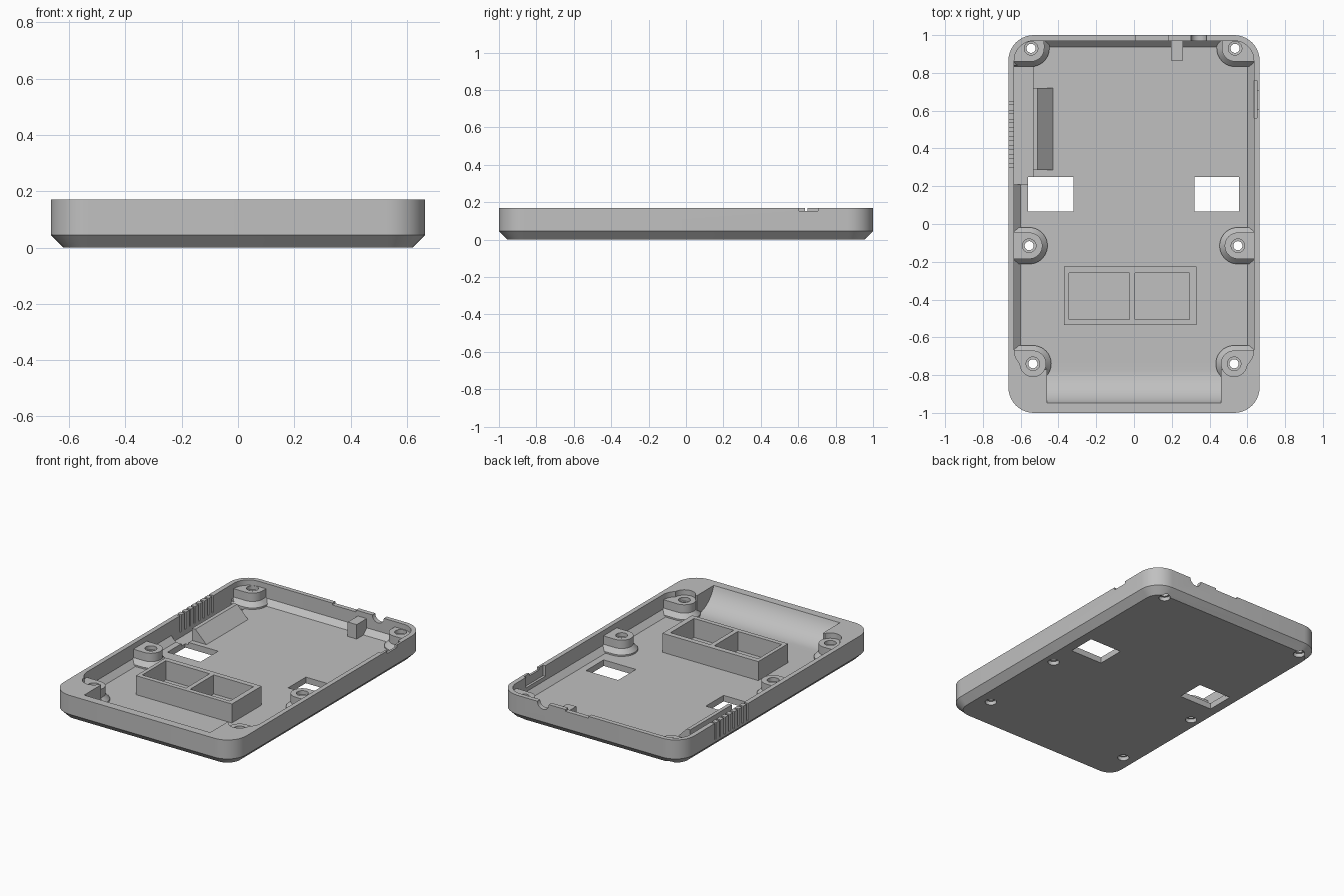
import bpy, bmesh, math

cube = bpy.data.objects.get("Cube")
if cube:
    bpy.data.objects.remove(cube, do_unlink=True)

grey = bpy.data.materials.new("plain grey")
grey.use_nodes = True
COLOUR = (0.53, 0.53, 0.53, 1)
grey.diffuse_color = COLOUR
grey.node_tree.nodes["Principled BSDF"].inputs["Base Color"].default_value = COLOUR

FLOOR, TOP = 0.04, 0.17
WALL_X, HALF_X = 0.634, 0.665


def loft(name, loops):
    """Solid through a list of equal-length closed loops of 3D points."""
    bm = bmesh.new()
    rings = [[bm.verts.new(p) for p in loop] for loop in loops]
    n = len(rings[0])
    for a, b in zip(rings, rings[1:]):
        for i in range(n):
            bm.faces.new((a[i], a[(i + 1) % n], b[(i + 1) % n], b[i]))
    bm.faces.new(rings[0][::-1])
    bm.faces.new(rings[-1])
    bmesh.ops.recalc_face_normals(bm, faces=bm.faces)
    mesh = bpy.data.meshes.new(name)
    bm.to_mesh(mesh)
    bm.free()
    ob = bpy.data.objects.new(name, mesh)
    bpy.context.collection.objects.link(ob)
    mesh.materials.append(grey)
    return ob


def rounded(x0, x1, y0, y1, r, z, steps=10):
    loop = []
    corners = ((x1 - r, y1 - r), (x0 + r, y1 - r), (x0 + r, y0 + r), (x1 - r, y0 + r))
    for k, (cx, cy) in enumerate(corners):
        for i in range(steps + 1):
            a = math.pi / 2 * (k + i / steps)
            loop.append((cx + r * math.cos(a), cy + r * math.sin(a), z))
    return loop


def box(name, x0, x1, y0, y1, z0, z1):
    return loft(name, [[(x0, y0, z), (x1, y0, z), (x1, y1, z), (x0, y1, z)] for z in (z0, z1)])


def disc(x, y, r, z, n=32):
    return [(x + r * math.cos(t * math.tau / n), y + r * math.sin(t * math.tau / n), z)
            for t in range(n)]


def cylinder(name, x, y, r, z0, z1):
    return loft(name, [disc(x, y, r, z0), disc(x, y, r, z1)])


def extrude_x(name, profile, x0, x1):
    return loft(name, [[(x, y, z) for y, z in profile] for x in (x0, x1)])


def boolean(ob, cutter, operation="DIFFERENCE", keep=False):
    mod = ob.modifiers.new("cut", "BOOLEAN")
    mod.operation, mod.object, mod.solver = operation, cutter, "EXACT"
    bpy.context.view_layer.objects.active = ob
    bpy.ops.object.modifier_apply(modifier=mod.name)
    if not keep:
        bpy.data.objects.remove(cutter, do_unlink=True)


# outer tray with chamfered underside
C = 0.045
shell = loft("case_shell", [
    rounded(-HALF_X + C, HALF_X - C, -1 + C, 1 - C, 0.09, 0),
    rounded(-HALF_X, HALF_X, -1, 1, 0.135, C),
    rounded(-HALF_X, HALF_X, -1, 1, 0.135, TOP)])

# cavity with sloped lower edge
S = 0.034
boolean(shell, loft("cavity", [
    rounded(-WALL_X + S, WALL_X - S, -0.77 + S, 0.97 - S, 0.07, FLOOR),
    rounded(-WALL_X, WALL_X, -0.77, 0.97, 0.104, FLOOR + S),
    rounded(-WALL_X, WALL_X, -0.77, 0.97, 0.104, 0.3)]))

# curved trough across the front block
R, CY, CZ = 0.185, -0.77, 0.225
arc = [(CY + R * math.cos(a), CZ + R * math.sin(a))
       for a in (math.pi * (1 + i / 32) for i in range(17))]
trough = arc + [(-0.7, FLOOR), (-0.7, 0.3), (CY - R, 0.3)]
boolean(shell, extrude_x("trough", trough, -0.46, 0.46))

# side recess and floor windows
boolean(shell, box("recess", -WALL_X, -0.535, 0.21, 0.84, 0.025, 0.3))
boolean(shell, box("window_a", -0.56, -0.32, 0.065, 0.25, -0.1, 0.1))
boolean(shell, box("window_b", 0.32, 0.555, 0.065, 0.25, -0.1, 0.1))

# vent slots in the -x wall
for i in range(8):
    y = 0.31 + i * 0.0475
    boolean(shell, box("vent", -0.7, -0.62, y - 0.007, y + 0.007, 0.06, 0.3))

# switch opening in the +x wall
boolean(shell, box("switch_pocket", 0.6, 0.65, 0.56, 0.76, 0.1, 0.3))
boolean(shell, box("switch_slot", 0.6, 0.7, 0.605, 0.705, 0.153, 0.3))

# rim step and round cable notch in the back wall
boolean(shell, box("rim_step", 0.01, 0.18, 0.95, 1.1, 0.158, 0.3))
notch = [[(0.343 + 0.042 * math.cos(t * math.tau / 24), y, TOP + 0.042 * math.sin(t * math.tau / 24))
          for t in range(24)] for y in (0.95, 1.1)]
boolean(shell, loft("cable_notch", notch))

# screw posts, each stretched into the neighbouring wall
POST_TOP = 0.135
limit = loft("limit", [rounded(-HALF_X + 0.015, HALF_X - 0.015, -0.985, 0.985, 0.12, z)
                       for z in (-0.1, 0.3)])
limit.hide_render = True
posts = {
    "back_right": (-0.545, 0.93, 1), "back_left": (0.535, 0.93, 1),
    "middle_right": (-0.555, -0.115, 0), "middle_left": (0.55, -0.115, 0),
    "front_right": (-0.535, -0.74, 0), "front_left": (0.53, -0.74, 0)}


def post_ring(x, y, r, z, to_back):
    side = math.copysign(1, x)
    ring = []
    for px, py, _ in disc(x, y, r, z, 42):
        if (px - x) * side > 0:
            px += side * 0.1
        if to_back and py > y:
            py += 0.1
        ring.append((px, py, z))
    return ring


solids = [shell]
for name, (x, y, to_back) in posts.items():
    if "front" in name:
        boolean(shell, cylinder("post_pocket", x, y, 0.068, 0.1, 0.3))
    post = loft(name + "_screw_post", [
        post_ring(x, y, r, z, to_back) for r, z in
        ((0.097, 0.03), (0.097, FLOOR + 0.01), (0.07, 0.08), (0.07, POST_TOP))])
    boolean(post, limit, "INTERSECT", keep=True)
    hole = loft("hole", [disc(x, y, r, z) for r, z in
                         ((0.035, -0.1), (0.035, 0.025), (0.024, 0.026),
                          (0.024, 0.109), (0.036, 0.11), (0.036, 0.3))])
    boolean(shell, hole, keep=True)
    boolean(post, hole)
    solids.append(post)
bpy.data.objects.remove(limit, do_unlink=True)

# two-cell compartment on the floor
frame = box("compartment_frame", -0.37, 0.33, -0.535, -0.225, 0.03, 0.165)
for x0, x1 in ((-0.345, -0.025), (0.005, 0.295)):
    boolean(frame, box("cell", x0, x1, -0.505, -0.26, 0, 0.3))

# sloped support rib beside the recess
ramp_profile = [(-0.535, 0.03), (-0.43, 0.03), (-0.43, FLOOR), (-0.51, 0.12), (-0.535, 0.12)]
ramp = loft("support_ramp", [[(x, y, z) for x, z in ramp_profile] for y in (0.285, 0.72)])

# locating block at the back wall
block = box("locating_block", 0.195, 0.26, 0.865, 0.98, 0.03, 0.135)
solids += [frame, ramp, block]

for ob in solids:
    bpy.ops.object.select_all(action="DESELECT")
    ob.select_set(True)
    bpy.context.view_layer.objects.active = ob
    bpy.ops.object.shade_smooth_by_angle(angle=math.radians(25))
